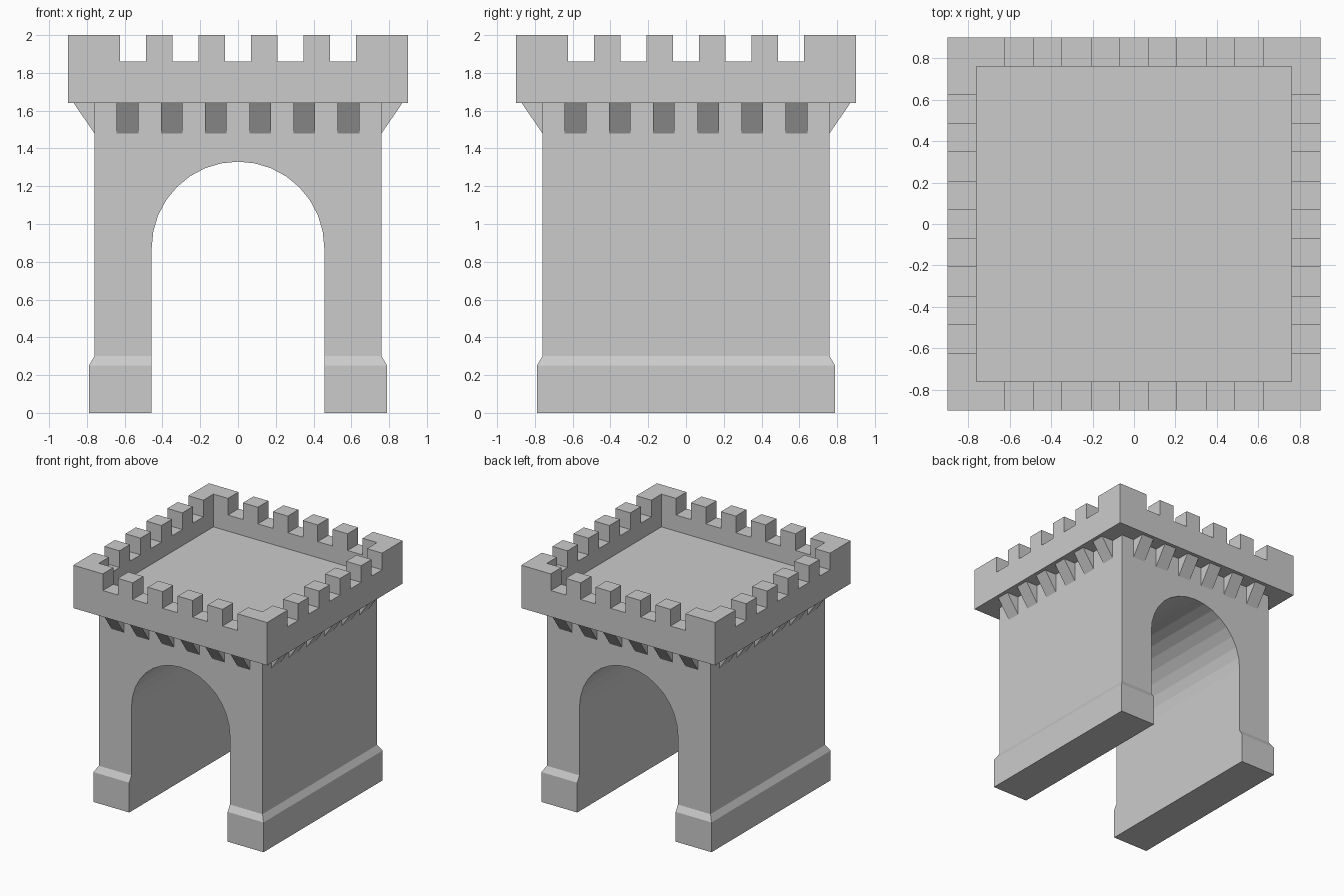
import bpy, bmesh, math
from mathutils import Matrix

if "Cube" in bpy.data.objects:
    bpy.data.objects.remove(bpy.data.objects["Cube"], do_unlink=True)

# Stone colour
STONE = (0.6, 0.6, 0.6, 1.0)
stone = bpy.data.materials.new("grey stone")
stone.use_nodes = True
stone.diffuse_color = STONE
stone.node_tree.nodes["Principled BSDF"].inputs["Base Color"].default_value = STONE

# Main measurements
WALL, PLINTH, RIM = 0.76, 0.79, 0.90
LEDGE, FLOOR, SILL, TOP = 1.64, 1.725, 1.86, 2.0
ARCH_R, SPRING = 0.457, 0.873
NOTCH = 0.139


def finish(name, bm):
    bmesh.ops.recalc_face_normals(bm, faces=bm.faces)
    mesh = bpy.data.meshes.new(name)
    bm.to_mesh(mesh)
    bm.free()
    mesh.materials.append(stone)
    obj = bpy.data.objects.new(name, mesh)
    bpy.context.collection.objects.link(obj)
    return obj


def square_loft(name, rings):
    """Stack of square rings given as (half width, height), capped at both ends."""
    bm = bmesh.new()
    loops = [[bm.verts.new((sx * h, sy * h, z))
              for sx, sy in ((-1, -1), (1, -1), (1, 1), (-1, 1))] for h, z in rings]
    for low, high in zip(loops, loops[1:]):
        for i in range(4):
            j = (i + 1) % 4
            bm.faces.new((low[i], low[j], high[j], high[i]))
    bm.faces.new(loops[0])
    bm.faces.new(loops[-1])
    return finish(name, bm)


def prism(name, outline, axis, start, end, turn=0.0):
    """Outline of (across, height) points swept along x or y, then turned about z."""
    def place(a, z, d):
        return (d, a, z) if axis == "x" else (a, d, z)
    bm = bmesh.new()
    ends = [[bm.verts.new(place(a, z, d)) for a, z in outline] for d in (start, end)]
    bm.faces.new(ends[0])
    bm.faces.new(ends[1])
    n = len(outline)
    for i in range(n):
        j = (i + 1) % n
        bm.faces.new((ends[0][i], ends[0][j], ends[1][j], ends[1][i]))
    bm.transform(Matrix.Rotation(turn, 4, "Z"))
    return finish(name, bm)


# Walls with a sloped plinth
walls = square_loft("gate_walls", [(PLINTH, 0), (PLINTH, 0.25), (WALL, 0.30), (WALL, LEDGE)])

# Archway cut from front to back
arch = [(-ARCH_R, -0.2)]
arch += [(-ARCH_R * math.cos(math.pi * i / 16), SPRING + ARCH_R * math.sin(math.pi * i / 16))
         for i in range(17)]
arch.append((ARCH_R, -0.2))
cutter = prism("archway_cutter", arch, "y", -1, 1)
cutter.hide_render = True
cut = walls.modifiers.new("archway", "BOOLEAN")
cut.operation = "DIFFERENCE"
cut.solver = "EXACT"
cut.object = cutter
bpy.context.view_layer.objects.active = walls
bpy.ops.object.modifier_apply(modifier=cut.name)
bpy.data.objects.remove(cutter, do_unlink=True)

# Overhanging parapet with a sunken roof floor
square_loft("parapet", [(WALL, LEDGE), (RIM, LEDGE), (RIM, SILL), (WALL, SILL), (WALL, FLOOR)])

# Battlements and corbels, repeated on the four sides
corner = 4.5 * NOTCH
for side, label in enumerate(("front", "left", "back", "right")):
    turn = side * math.pi / 2

    for i in range(4):
        x = (2 * i - 3) * NOTCH
        block = [(-RIM, SILL), (-WALL, SILL), (-WALL, TOP), (-RIM, TOP)]
        prism(f"{label}_merlon_{i + 1}", block, "x", x - NOTCH / 2, x + NOTCH / 2, turn)

    # L-shaped corner merlon
    bm = bmesh.new()
    plan = [(-RIM, -RIM), (-corner, -RIM), (-corner, -WALL),
            (-WALL, -WALL), (-WALL, -corner), (-RIM, -corner)]
    base = bm.faces.new([bm.verts.new((x, y, SILL)) for x, y in plan])
    raised = bmesh.ops.extrude_face_region(bm, geom=[base], use_keep_orig=True)["geom"]
    bmesh.ops.translate(bm, vec=(0, 0, TOP - SILL),
                        verts=[v for v in raised if isinstance(v, bmesh.types.BMVert)])
    bm.transform(Matrix.Rotation(turn, 4, "Z"))
    finish(f"{label}_corner_merlon", bm)

    # Wedge corbels under the overhang
    wedge = [(-WALL, 1.48), (-WALL, LEDGE), (-0.87, LEDGE)]
    for i in range(6):
        x = (i - 2.5) * 0.234
        prism(f"{label}_corbel_{i + 1}", wedge, "x", x - 0.057, x + 0.057, turn)
